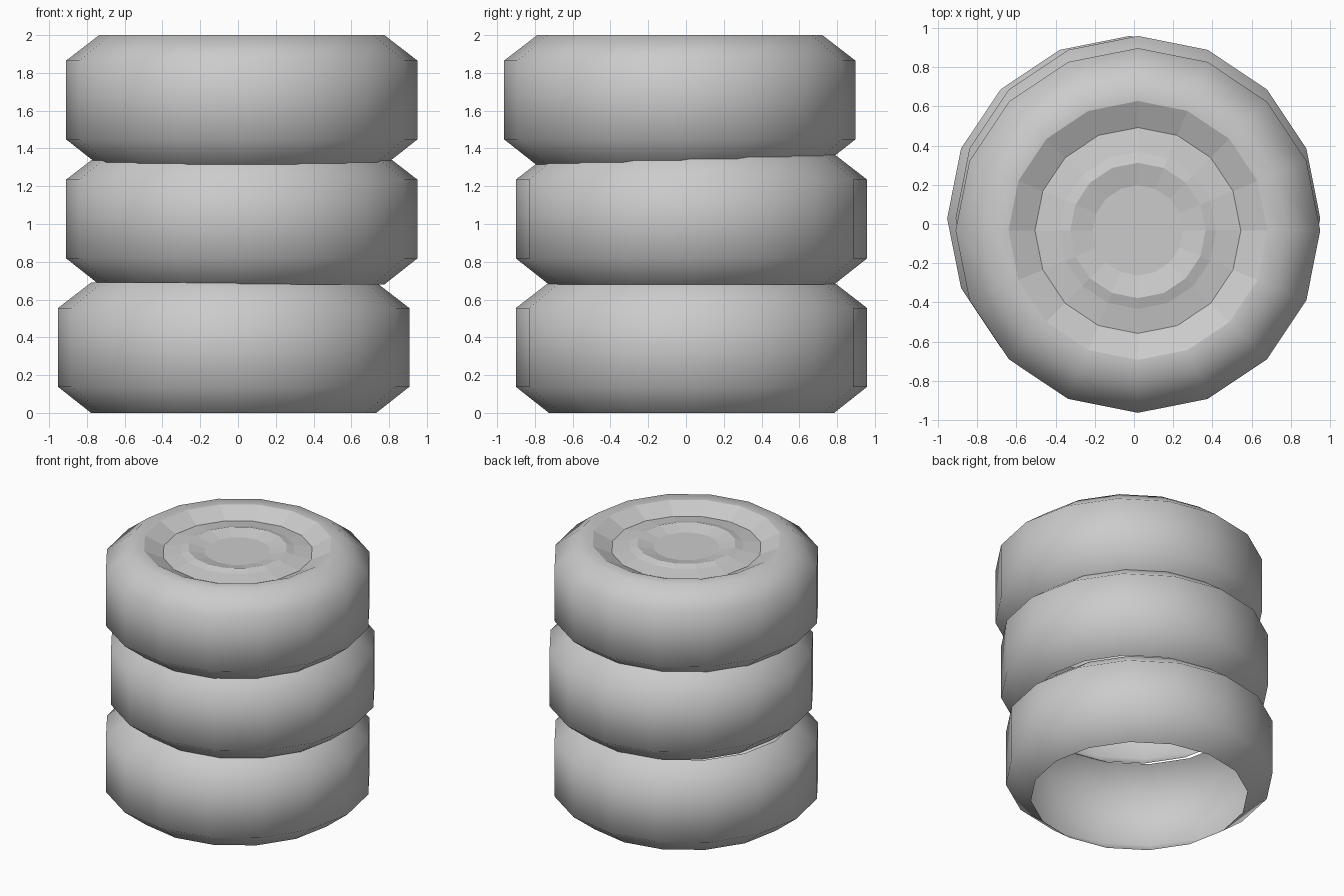
import bpy
import bmesh
from math import cos, sin, pi

if "Cube" in bpy.data.objects:
    bpy.data.objects.remove(bpy.data.objects["Cube"])

SIDES = 16


def lathe(name, profile, location, smooth, cap=False):
    """Revolve (radius, height) points around z; optionally fill the last ring."""
    bm = bmesh.new()
    rings = [[bm.verts.new((r * cos(2 * pi * i / SIDES), r * sin(2 * pi * i / SIDES), z))
              for i in range(SIDES)] for r, z in profile]
    for low, high in zip(rings, rings[1:]):
        for i in range(SIDES):
            j = (i + 1) % SIDES
            bm.faces.new((low[i], low[j], high[j], high[i]))
    if cap:
        bm.faces.new(rings[-1])
    for face in bm.faces:
        face.smooth = smooth
    mesh = bpy.data.meshes.new(name)
    bm.to_mesh(mesh)
    bm.free()
    obj = bpy.data.objects.new(name, mesh)
    obj.location = location
    bpy.context.collection.objects.link(obj)
    return obj


# Open tyre shell: bottom shoulder, tread, top shoulder
tread = [(0.755, 0), (0.93, 0.138), (0.93, 0.555), (0.755, 0.69)]
top = (0.02, -0.033, 1.31)

# Slightly shifted stack of tyres; only the top one has a sidewall
lathe("bottom_tyre", tread, (-0.023, 0.029, 0), True)
lathe("middle_tyre", tread, (0.02, 0.029, 0.68), True)
lathe("top_tyre", tread + [(0.66, 0.69)], top, True)

# Sloped inner lip of the top tyre
lathe("tyre_lip", [(0.66, 0.69), (0.525, 0.625)], top, False)

# Wheel disc with a raised ring and dished centre
lathe("wheel_disc", [(0.525, 0.625), (0.40, 0.645), (0.345, 0.662), (0.23, 0.635)],
      top, False, cap=True)
